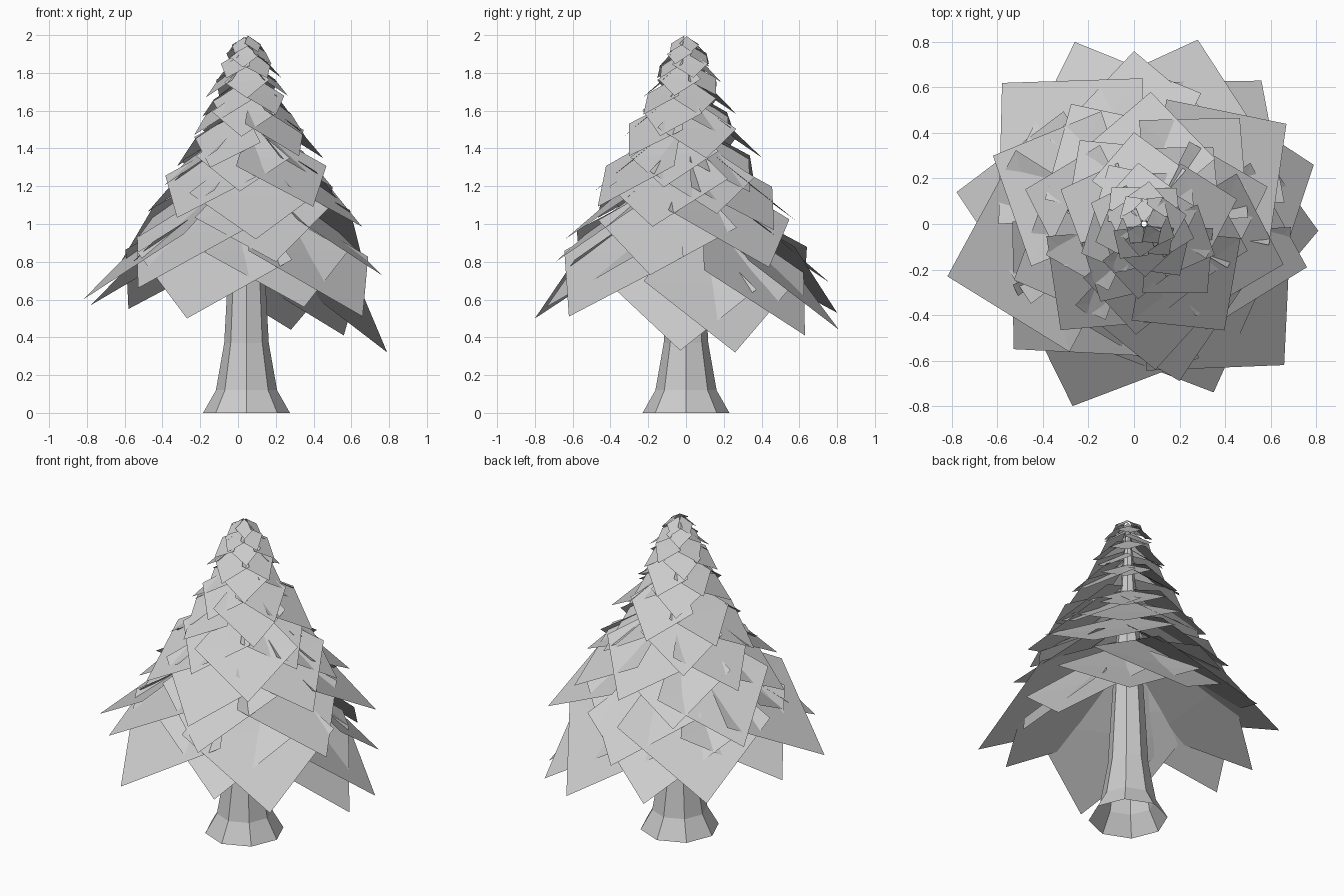
import bpy, bmesh, math, random
from mathutils import Vector

if "Cube" in bpy.data.objects:
    bpy.data.objects.remove(bpy.data.objects["Cube"])

random.seed(4)
CX = 0.045  # trunk axis offset in x


def make_object(name, bm):
    mesh = bpy.data.meshes.new(name)
    bm.to_mesh(mesh)
    bm.free()
    obj = bpy.data.objects.new(name, mesh)
    bpy.context.collection.objects.link(obj)
    return obj


# Trunk: flared octagonal profile of (radius, height), open at the bottom
bm = bmesh.new()
rings = []
for r, z in [(0.23, 0), (0.162, 0.12), (0.118, 0.37), (0.1, 0.7), (0.06, 1.35), (0.012, 1.95)]:
    rings.append([bm.verts.new((CX + r * math.cos(k * math.pi / 4),
                                r * math.sin(k * math.pi / 4), z)) for k in range(8)])
for a, b in zip(rings, rings[1:]):
    for k in range(8):
        n = (k + 1) % 8
        bm.faces.new((a[k], a[n], b[n], b[k]))
make_object("trunk", bm)


# Foliage: square sheets, one corner pointing outward and down, gently folded across the middle
def add_sheet(bm, tip, tilt, roll):
    out = Vector((tip.x - CX, tip.y, 0))
    h = out.length * 0.61
    out.normalize()
    side = Vector((-out.y, out.x, 0))
    up = Vector((0, 0, 1))
    a, b = math.radians(tilt), math.radians(tilt - 8)
    mid = tip - out * h * math.cos(a) + up * h * math.sin(a)
    root = mid - out * h * math.cos(b) + up * h * math.sin(b)
    root.z = min(root.z, 2.0)
    droop = (up * 0.07 + out * 0.05) * h
    wing = (side + up * roll) * h * 0.84
    t, l, m, r = (bm.verts.new(p) for p in (tip, mid + wing - droop, root, mid - wing - droop))
    bm.faces.new((t, l, r))
    bm.faces.new((r, l, m))


# Lowest skirt: individually placed tips
lower_tips = [
    (0.81, -0.03, 0.33), (0.79, 0.26, 0.32), (0.56, 0.63, 0.41), (0.28, 0.81, 0.44),
    (-0.26, 0.80, 0.53), (-0.58, 0.62, 0.55), (-0.78, 0.14, 0.57), (-0.82, -0.23, 0.60),
    (-0.53, -0.55, 0.66), (-0.27, -0.80, 0.50), (0.35, -0.74, 0.56), (0.66, -0.62, 0.51),
    (0.76, -0.19, 0.73), (0.67, 0.44, 0.77), (0.0, 0.76, 0.69), (0.20, -0.69, 0.80),
    (-0.62, 0.30, 0.80)]
bm = bmesh.new()
for p in lower_tips:
    add_sheet(bm, Vector(p), 42 + max(0, 0.55 - p[2]) * 50, random.uniform(-0.08, 0.08))
make_object("lower_foliage", bm)

# Upper tiers: (tip radius, tip height, sheet count)
tiers = [(0.62, 0.95, 5), (0.56, 1.06, 5), (0.48, 1.19, 5), (0.40, 1.33, 5), (0.32, 1.47, 5),
         (0.26, 1.58, 5), (0.22, 1.67, 5), (0.18, 1.76, 5), (0.14, 1.84, 5), (0.10, 1.91, 5)]
bm = bmesh.new()
for i, (radius, z, count) in enumerate(tiers):
    for k in range(count):
        ang = -math.pi / 2 + (k + 0.5 * (i % 2) + random.uniform(-0.1, 0.1)) * math.tau / count
        r = radius * random.uniform(0.94, 1.06)
        tip = Vector((CX + r * math.cos(ang), r * math.sin(ang),
                      z + random.uniform(-0.08, 0.08) * radius))
        add_sheet(bm, tip, 42 + i * 0.5, random.uniform(-0.08, 0.08))
make_object("upper_foliage", bm)
